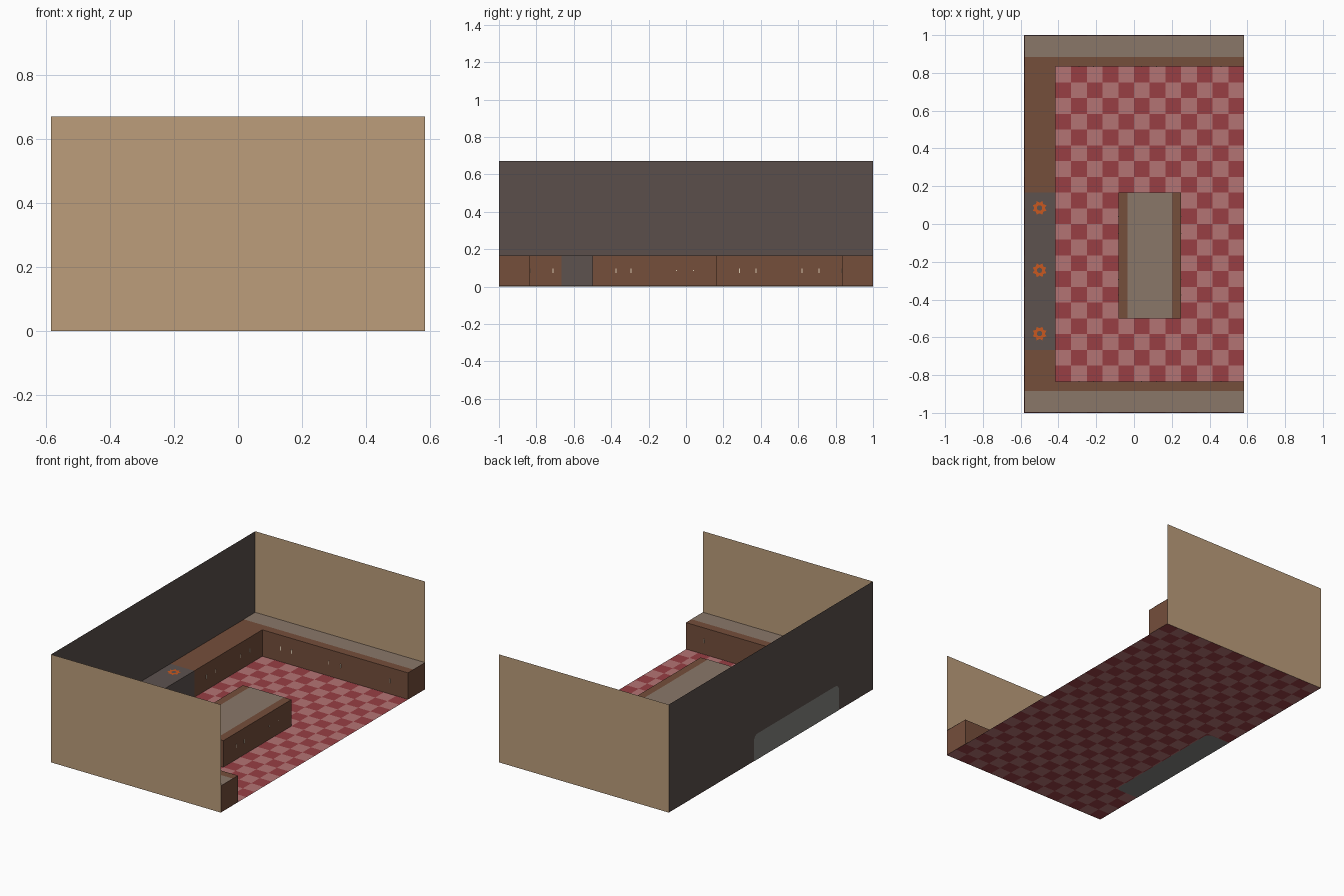
import bpy, bmesh, math

if "Cube" in bpy.data.objects:
    bpy.data.objects.remove(bpy.data.objects["Cube"])

U = 1 / 6            # layout module
X, Y, H = 3.5 * U, 1.0, 0.67
C = U                # counter height and depth
E = 0.0012           # tiny gap between coincident layers


def mat(name, r, g, b):
    lin = [((c / 255 + 0.055) / 1.055) ** 2.4 for c in (r, g, b)]
    m = bpy.data.materials.new(name)
    m.diffuse_color = (*lin, 1)
    m.use_nodes = True
    m.node_tree.nodes["Principled BSDF"].inputs["Base Color"].default_value = m.diffuse_color
    return m


TAN = mat("tan_wall", 188, 158, 123)
DARK = mat("dark_wall", 91, 79, 75)
STOVE = mat("stove_grey", 93, 82, 79)
STEEL = mat("steel_grey", 132, 131, 127)
WOOD = mat("cabinet_wood", 117, 78, 59)
TOP = mat("counter_stone", 138, 119, 105)
PINK = mat("light_tile", 180, 116, 116)
RED = mat("dark_tile", 152, 63, 68)
ORANGE = mat("burner_orange", 200, 88, 32)
METAL = mat("handle_cream", 222, 205, 180)


def finish(name, bm, *mats):
    me = bpy.data.meshes.new(name)
    bm.to_mesh(me)
    bm.free()
    for m in mats:
        me.materials.append(m)
    ob = bpy.data.objects.new(name, me)
    bpy.context.collection.objects.link(ob)
    return ob


def plate(name, pts, m):
    bm = bmesh.new()
    bm.faces.new([bm.verts.new(p) for p in pts])
    return finish(name, bm, m)


def box(name, x0, x1, y0, y1, z0, z1, m):
    bm = bmesh.new()
    bmesh.ops.create_cube(bm, size=1)
    for v in bm.verts:
        v.co = ((x0 + x1) / 2 + v.co.x * (x1 - x0),
                (y0 + y1) / 2 + v.co.y * (y1 - y0),
                (z0 + z1) / 2 + v.co.z * (z1 - z0))
    return finish(name, bm, m)


def top_plate(name, x0, x1, y0, y1, z, m):
    return plate(name, [(x0, y0, z), (x1, y0, z), (x1, y1, z), (x0, y1, z)], m)


# checkered floor
bm = bmesh.new()
bmesh.ops.create_grid(bm, x_segments=14, y_segments=24, size=1)
for v in bm.verts:
    v.co = (v.co.x * X, v.co.y * Y, E)
for f in bm.faces:
    c = f.calc_center_median()
    i, j = int((c.x + X) / (U / 2)), int((c.y + Y) / (U / 2))
    f.material_index = (i + j + 1) % 2
finish("floor", bm, PINK, RED)

# walls
plate("front_wall", [(-X, -Y, 0), (X, -Y, 0), (X, -Y, H), (-X, -Y, H)], TAN)
plate("back_wall", [(X, Y, 0), (-X, Y, 0), (-X, Y, H), (X, Y, H)], TAN)
w = -X + E
plate("left_wall", [(w, -Y, 0), (w, Y, 0), (w, Y, H), (w, -Y, H)], DARK)

# front and back counters with stone strips
for name, s in (("front", -1), ("back", 1)):
    ys = sorted((s * 5 * U, s * (Y - E)))
    box(name + "_counter", w + E, X, *ys, 2 * E, C, WOOD)
    ys = sorted((s * 0.885, s * (Y - E)))
    top_plate(name + "_counter_stone", w + E, X, *ys, C + E, TOP)

# left counters and stove between them
xf = -X + C
S0, S1 = -4 * U, U
box("left_counter_near", w + E, xf, -5 * U, S0, 2 * E, C, WOOD)
box("left_counter_far", w + E, xf, S1, 5 * U, 2 * E, C, WOOD)
box("stove", w + E, xf, S0, S1, 2 * E, C, STOVE)


# steel stove back and underside, two rounded corners each
def rounded(depth, r=0.035, n=6):
    pts = [(S0, 0)]
    for cy, a0 in ((S0 + r, math.pi), (S1 - r, math.pi / 2)):
        for k in range(n + 1):
            a = a0 - k / n * math.pi / 2
            pts.append((cy + r * math.cos(a), depth - r + r * math.sin(a)))
    return pts + [(S1, 0)]


plate("stove_back", [(-X, y, d) for y, d in rounded(0.16)][::-1], STEEL)
plate("stove_underside", [(-X + d, y, 0) for y, d in rounded(0.16)], STEEL)

# burners: toothed rings
for k, cy in enumerate((0.085, -0.245, -0.58)):
    bm = bmesh.new()
    n = 16
    rings = []
    for inner in (True, False):
        ring = []
        for i in range(n):
            a = 2 * math.pi * i / n
            r = 0.014 if inner else (0.039 if i % 2 else 0.028)
            ring.append(bm.verts.new((-0.5 + r * math.cos(a), cy + r * math.sin(a), C + E)))
        rings.append(ring)
    for i in range(n):
        j = (i + 1) % n
        bm.faces.new((rings[0][i], rings[1][i], rings[1][j], rings[0][j]))
    finish(f"burner_{k + 1}", bm, ORANGE)

# island with stone strip
I0, I1, J0, J1 = -U / 2, 1.5 * U, -3 * U, U
box("island", I0, I1, J0, J1, 2 * E, C, WOOD)
top_plate("island_stone", -0.035, 0.2, J0, J1, C + E, TOP)


# door handles, thin plates on the cabinet fronts
def handle_x(x, y, s=1, h=0.024):
    box("handle", *sorted((x, x + s * 0.002)), y - 0.0025, y + 0.0025,
        0.085 - h / 2, 0.085 + h / 2, METAL)


for y in (-0.71, 0.285, 0.375, 0.62, 0.71):
    handle_x(xf, y)
for y, h in ((-0.375, 0.024), (-0.295, 0.024), (-0.05, 0.006), (0.04, 0.006)):
    handle_x(I1, y, 1, h)
    handle_x(I0, y, -1, h)
for s in (-1, 1):
    for x in (-0.29, -0.215, 0.04, 0.12, 0.46):
        ys = sorted((s * 5 * U, s * (5 * U - 0.002)))
        box("handle", x - 0.0025, x + 0.0025, *ys, 0.073, 0.097, METAL)
